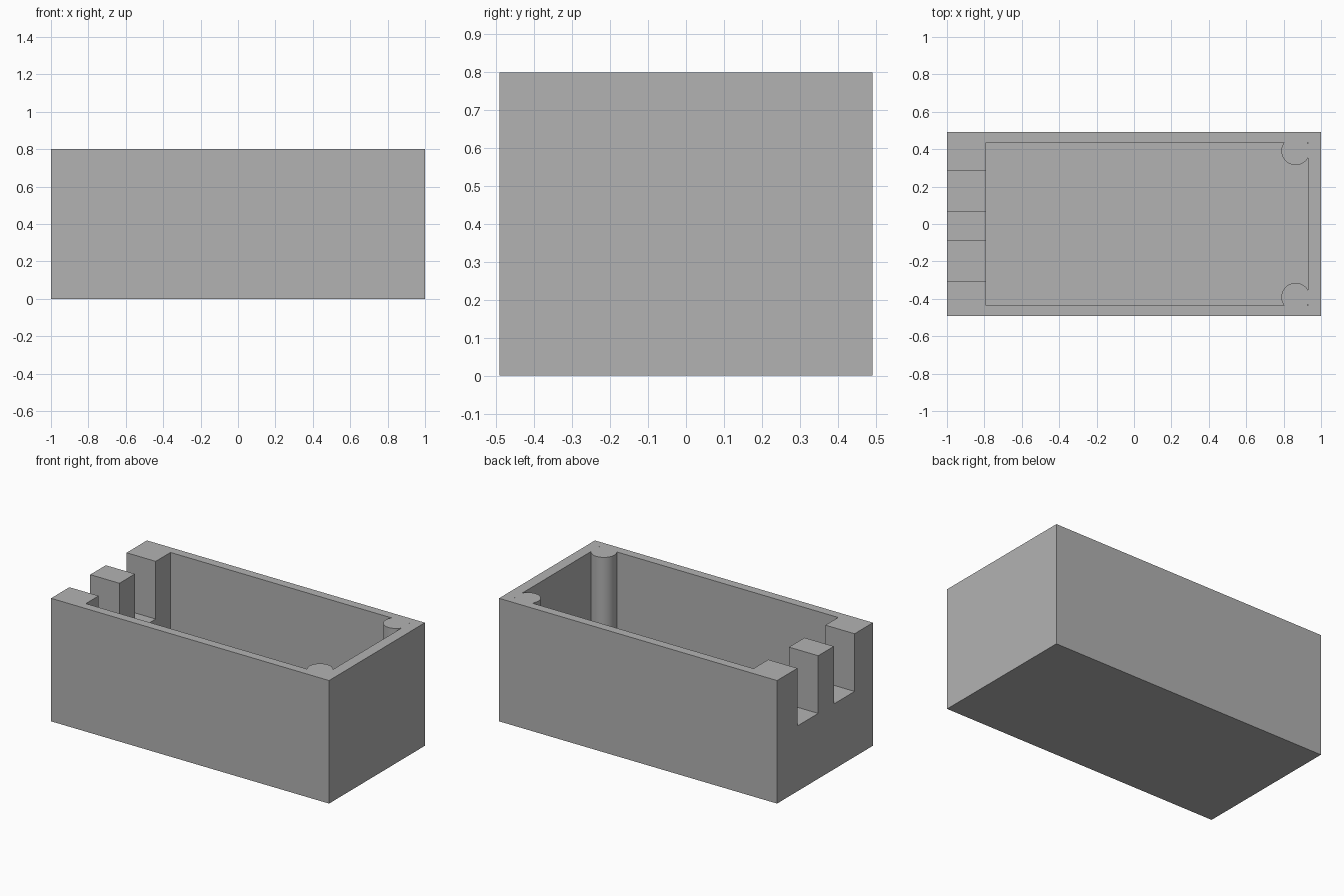
import bpy
import math

cube = bpy.data.objects.get("Cube")
if cube:
    bpy.data.objects.remove(cube, do_unlink=True)

HEIGHT = 0.80
FLOOR = 0.07
SLOT_FLOOR = 0.425
ABOVE = 1.0  # cutters rise past the rim

# Single grey material
grey = bpy.data.materials.new("plain grey")
grey.use_nodes = True
colour = (0.448, 0.448, 0.448, 1.0)
grey.diffuse_color = colour
grey.node_tree.nodes["Principled BSDF"].inputs["Base Color"].default_value = colour


def box(name, x, y, z):
    """Box spanning the given (low, high) ranges."""
    spans = (x, y, z)
    bpy.ops.mesh.primitive_cube_add(size=1, location=[(a + b) / 2 for a, b in spans])
    obj = bpy.context.object
    obj.name = name
    obj.scale = [b - a for a, b in spans]
    bpy.ops.object.transform_apply(location=True, rotation=False, scale=True)
    return obj


def cut(target, cutter):
    """Subtract the cutter from the target and discard it."""
    cutter.hide_render = True
    mod = target.modifiers.new("cut", 'BOOLEAN')
    mod.operation = 'DIFFERENCE'
    mod.solver = 'EXACT'
    mod.object = cutter
    bpy.ops.object.select_all(action='DESELECT')
    bpy.context.view_layer.objects.active = target
    target.select_set(True)
    bpy.ops.object.modifier_apply(modifier=mod.name)
    bpy.data.objects.remove(cutter, do_unlink=True)


# Outer block
case = box("open_case", (-1, 1), (-0.4925, 0.4925), (0, HEIGHT))

# Cavity, leaving a round post in each corner of the +x end
cavity = box("cavity_cutter", (-0.79, 0.93), (-0.435, 0.435), (FLOOR, ABOVE))
for side in (-1, 1):
    bpy.ops.mesh.primitive_cylinder_add(
        vertices=64, radius=0.076, depth=3, location=(0.864, side * 0.391, 0))
    bpy.context.object.name = "corner_post"
    cut(cavity, bpy.context.object)
cut(case, cavity)

# Two open slots through the thick end wall
for y in ((-0.304, -0.09), (0.07, 0.283)):
    cut(case, box("slot_cutter", (-1.1, -0.7), y, (SLOT_FLOOR, ABOVE)))

# Shading and colour
case.data.materials.clear()
case.data.materials.append(grey)
for face in case.data.polygons:
    face.material_index = 0
bpy.ops.object.select_all(action='DESELECT')
case.select_set(True)
bpy.context.view_layer.objects.active = case
bpy.ops.object.shade_smooth_by_angle(angle=math.radians(30))
